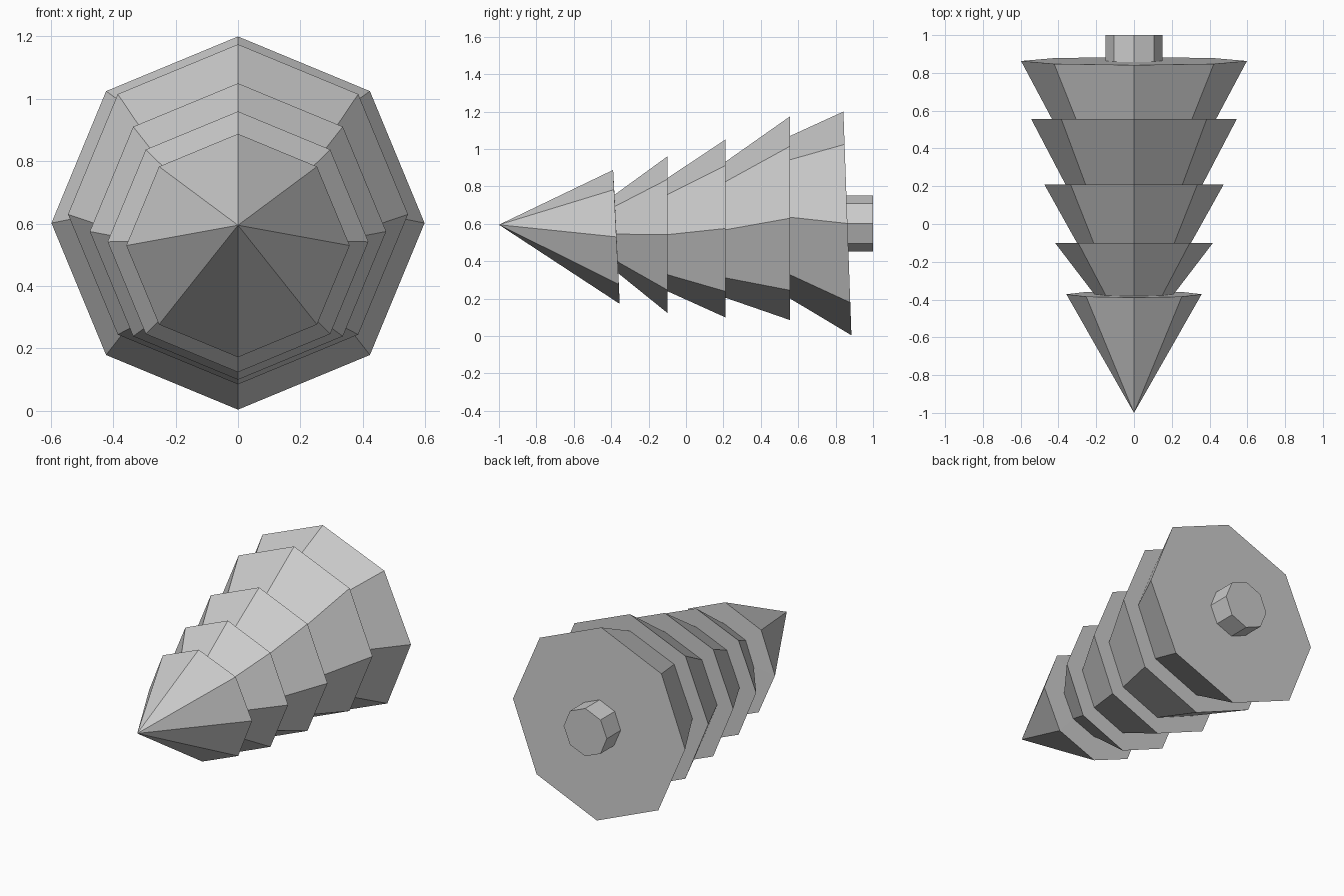
import bpy, bmesh
from math import sin, cos, pi

if "Cube" in bpy.data.objects:
    bpy.data.objects.remove(bpy.data.objects["Cube"])

SIDES = 8


def ring(bm, y, z, r, tilt=0.0):
    """Octagon around the y axis; tilt leans its top towards the front."""
    verts = []
    for i in range(SIDES):
        a = 2 * pi * i / SIDES
        dz = r * cos(a)
        verts.append(bm.verts.new((r * sin(a), y - tilt * dz, z + dz)))
    return verts


def bridge(bm, a, b):
    for i in range(SIDES):
        j = (i + 1) % SIDES
        bm.faces.new((a[i], a[j], b[j], b[i]))


def finish(bm, name):
    bmesh.ops.recalc_face_normals(bm, faces=bm.faces)
    mesh = bpy.data.meshes.new(name)
    bm.to_mesh(mesh)
    bm.free()
    bpy.context.collection.objects.link(bpy.data.objects.new(name, mesh))


# Foliage: tip plus alternating wide and narrow rings (y, z, radius, tilt)
RINGS = [
    (-0.372, 0.53, 0.358, 0.049), (-0.372, 0.545, 0.21, 0.049),
    (-0.10, 0.542, 0.418, 0), (-0.10, 0.542, 0.302, 0),
    (0.21, 0.575, 0.475, 0), (0.21, 0.568, 0.363, 0),
    (0.557, 0.63, 0.545, 0), (0.557, 0.635, 0.435, 0),
    (0.863, 0.602, 0.598, 0.036),
]
bm = bmesh.new()
tip = bm.verts.new((0, -1, 0.595))
rings = [ring(bm, *r) for r in RINGS]
for i in range(SIDES):
    bm.faces.new((tip, rings[0][i], rings[0][(i + 1) % SIDES]))
for a, b in zip(rings, rings[1:]):
    bridge(bm, a, b)
bm.faces.new(rings[-1])
finish(bm, "foliage")

# Trunk stub, starting inside the foliage
bm = bmesh.new()
start, end = ring(bm, 0.84, 0.602, 0.15), ring(bm, 1.0, 0.602, 0.15)
bridge(bm, start, end)
bm.faces.new(start)
bm.faces.new(end)
finish(bm, "trunk")
